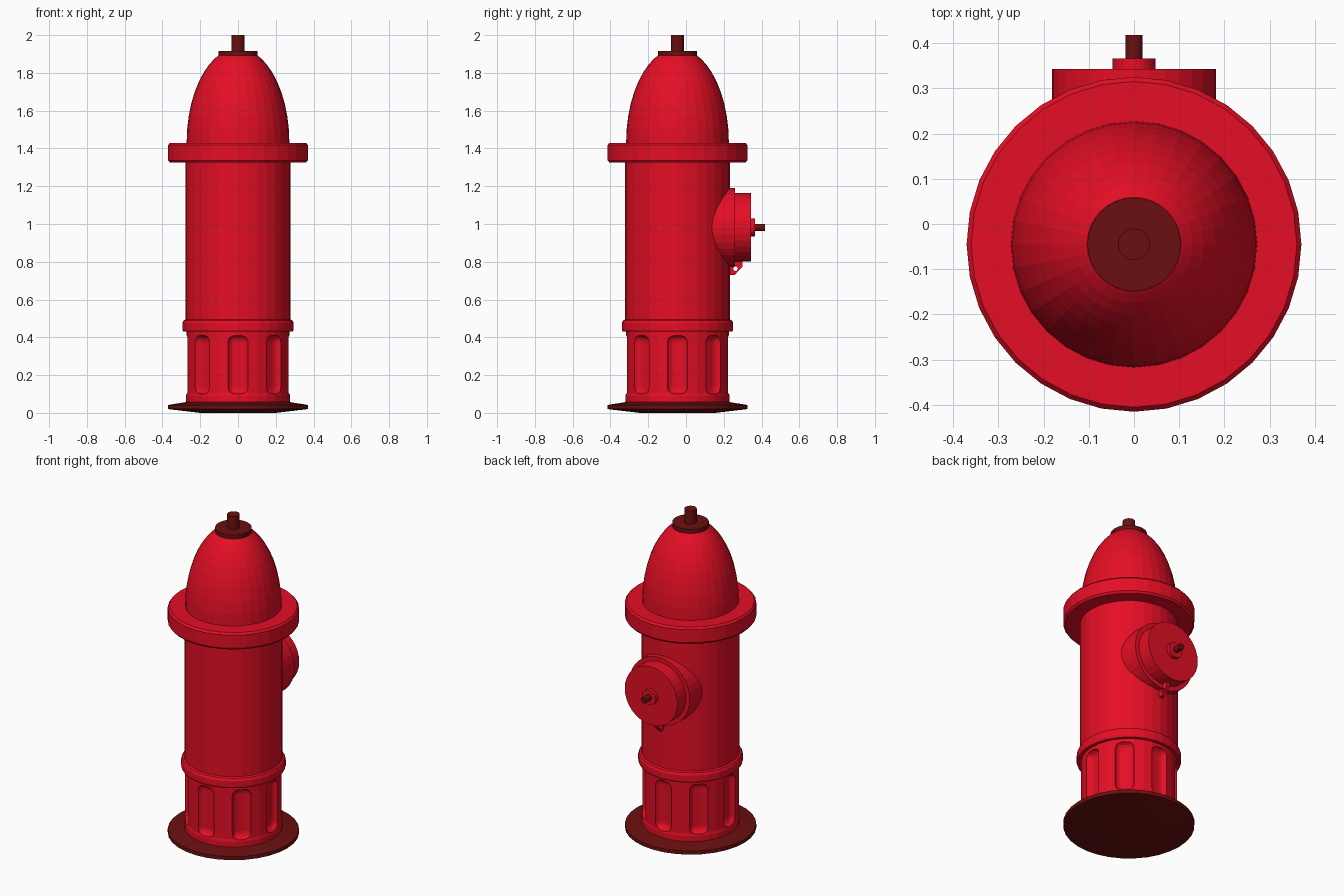
import bpy, bmesh, math
from mathutils import Matrix, Vector

if "Cube" in bpy.data.objects:
    bpy.data.objects.remove(bpy.data.objects["Cube"])

CY = -0.045      # y of the upright axis
NZ = 0.982       # height of the outlet axis


def material(name, rgb):
    m = bpy.data.materials.new(name)
    m.diffuse_color = (*rgb, 1)
    m.use_nodes = True
    m.node_tree.nodes["Principled BSDF"].inputs["Base Color"].default_value = m.diffuse_color
    return m


RED = material("hydrant red", (0.78, 0.0045, 0.018))
DARK = material("dark red", (0.145, 0.005, 0.005))


def finish(name, bm, mat, matrix=Matrix()):
    bmesh.ops.recalc_face_normals(bm, faces=bm.faces)
    bm.transform(matrix)
    me = bpy.data.meshes.new(name)
    bm.to_mesh(me)
    bm.free()
    me.materials.append(mat)
    ob = bpy.data.objects.new(name, me)
    bpy.context.collection.objects.link(ob)
    return ob


UPRIGHT = Matrix.Translation((0, CY, 0))
# local z -> world +y, centred on the outlet
OUTLET = Matrix.Translation((0, 0, NZ)) @ Matrix.Rotation(-math.pi / 2, 4, 'X')


def lathe(name, profile, mat, matrix=UPRIGHT, n=32):
    """Revolve (radius, height) points and cap both ends."""
    bm = bmesh.new()
    rings = [[bm.verts.new((r * math.cos(2 * math.pi * i / n),
                            r * math.sin(2 * math.pi * i / n), z))
              for i in range(n)] for r, z in profile]
    for a, b in zip(rings, rings[1:]):
        for i in range(n):
            j = (i + 1) % n
            bm.faces.new((a[i], a[j], b[j], b[i]))
    bm.faces.new(rings[0][::-1])
    bm.faces.new(rings[-1])
    return finish(name, bm, mat, matrix)


def cut(ob, cutter):
    """Subtract the cutter, bake the result and delete the cutter."""
    cutter.hide_render = True
    mod = ob.modifiers.new("cut", 'BOOLEAN')
    mod.operation = 'DIFFERENCE'
    mod.solver = 'EXACT'
    mod.object = cutter
    dg = bpy.context.evaluated_depsgraph_get()
    dg.update()
    me = bpy.data.meshes.new_from_object(ob.evaluated_get(dg))
    ob.modifiers.clear()
    ob.data = me
    bpy.data.objects.remove(cutter)


# base plate
lathe("base_plate", [(0.2, 0.0), (0.37, 0.02), (0.37, 0.042), (0.27, 0.058)], DARK)

# barrel with ring, collar and bonnet in one profile
profile = [(0.276, 0.045), (0.276, 0.09), (0.272, 0.105), (0.272, 0.43),
           (0.290, 0.43), (0.295, 0.44), (0.295, 0.475), (0.288, 0.49),
           (0.277, 0.495), (0.277, 1.325), (0.36, 1.325), (0.37, 1.337),
           (0.37, 1.418), (0.36, 1.43)]
for k in range(11):
    z = 0.462 * math.sin(k / 10 * math.pi / 2)
    profile.append((0.272 * math.sqrt(1 - (z / 0.5) ** 2), 1.43 + z))
body = lathe("body", profile, RED)

# eight rounded slots around the lower barrel
bm = bmesh.new()
for k in range(8):
    m = (UPRIGHT @ Matrix.Rotation(k * math.pi / 4, 4, 'Z')
         @ Matrix.Translation((0, 0.30, 0.255)) @ Matrix.Diagonal((0.112, 0.12, 0.312, 1)))
    bmesh.ops.create_cube(bm, size=1, matrix=m)
bmesh.ops.bevel(bm, geom=bm.edges[:], offset=0.038, segments=4, profile=0.5,
                affect='EDGES')
cut(body, finish("slot_cutter", bm, RED))

# top nut
lathe("top_washer", [(0.103, 1.885), (0.103, 1.917)], DARK)
lathe("top_stem", [(0.035, 1.91), (0.035, 2.0)], DARK, n=24)

# side outlet, cap, boss and stem
lathe("outlet_neck", [(0.208, 0.1), (0.208, 0.26)], RED, OUTLET)
lathe("outlet_cap", [(0.181, 0.25), (0.181, 0.343)], RED, OUTLET)
lathe("outlet_boss", [(0.047, 0.34), (0.047, 0.366)], RED, OUTLET, 24)
lathe("outlet_stem", [(0.019, 0.36), (0.019, 0.418)], DARK, OUTLET, 16)

# chain lug with hole below the outlet
bm = bmesh.new()
pts = [(0.232, 0.81), (0.232, 0.73), (0.257, 0.73), (0.298, 0.772), (0.298, 0.81)]
face = bm.faces.new([bm.verts.new((-0.01, y, z)) for y, z in pts])
ext = bmesh.ops.extrude_face_region(bm, geom=[face])
bmesh.ops.translate(bm, vec=Vector((0.02, 0, 0)),
                    verts=[v for v in ext["geom"] if isinstance(v, bmesh.types.BMVert)])
lug = finish("chain_lug", bm, RED)
hole = Matrix.Translation((0, 0.262, 0.763)) @ Matrix.Rotation(math.pi / 2, 4, 'Y')
cut(lug, lathe("hole_cutter", [(0.012, -0.05), (0.012, 0.05)], RED, hole, 12))
